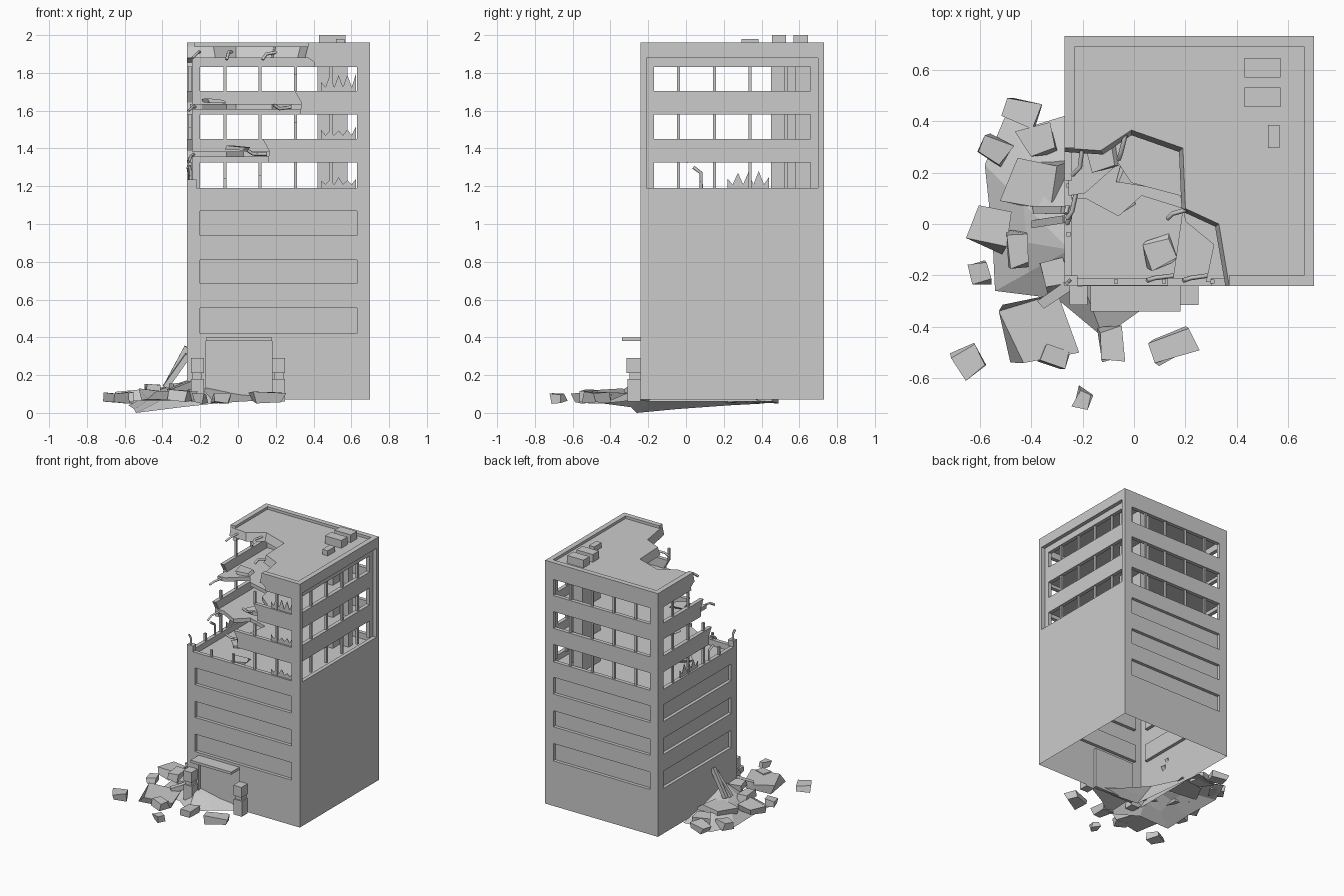
import bpy, bmesh, math, random
from mathutils import Vector, Matrix

if "Cube" in bpy.data.objects:
    bpy.data.objects.remove(bpy.data.objects["Cube"])

random.seed(4)
X0, X1, Y0, Y1 = -0.27, 0.70, -0.24, 0.73
T = 0.03  # wall thickness


def finish(name, bm):
    bmesh.ops.remove_doubles(bm, verts=bm.verts, dist=1e-5)
    bmesh.ops.recalc_face_normals(bm, faces=bm.faces)
    me = bpy.data.meshes.new(name)
    bm.to_mesh(me)
    bm.free()
    ob = bpy.data.objects.new(name, me)
    bpy.context.collection.objects.link(ob)
    return ob


def at(side, a, z, d=0.0):
    """Point on a wall: a along it, z up, d inward."""
    return Vector({"front": (a, Y0 + d, z), "back": (a, Y1 - d, z),
                   "left": (X0 + d, a, z), "right": (X1 - d, a, z)}[side])


def loft(name, lower, upper):
    bm = bmesh.new()
    lo = [bm.verts.new(p) for p in lower]
    up = [bm.verts.new(p) for p in upper]
    bm.faces.new(lo)
    bm.faces.new(up)
    n = len(lo)
    for i in range(n):
        bm.faces.new((lo[i], lo[(i + 1) % n], up[(i + 1) % n], up[i]))
    return finish(name, bm)


def panel(name, side, pts, d0=0.0, d1=T):
    return loft(name, [at(side, a, z, d0) for a, z in pts], [at(side, a, z, d1) for a, z in pts])


def rect(a0, a1, z0, z1):
    return [(a0, z0), (a1, z0), (a1, z1), (a0, z1)]


def slab(name, pts, z0, z1):
    return loft(name, [(x, y, z0) for x, y in pts], [(x, y, z1) for x, y in pts])


def box(name, x0, x1, y0, y1, z0, z1):
    return slab(name, [(x0, y0), (x1, y0), (x1, y1), (x0, y1)], z0, z1)


# Lower storeys: shell open underneath, recessed window bands and doorway
BANDS = [(0.42, 0.555), (0.685, 0.81), (0.94, 1.07)]
bm = bmesh.new()
ROWS = [0.07, 0.39, 0.42, 0.555, 0.685, 0.81, 0.94, 1.07, 1.19]
WALLS = {"front": [X0, -0.20, -0.17, 0.18, 0.63, X1], "back": [X0, -0.20, 0.63, X1],
         "left": [Y0, -0.17, 0.66, Y1], "right": [Y0, Y1]}
for side, cols in WALLS.items():
    bands, door = [], []
    grid = [[bm.verts.new(at(side, a, z)) for a in cols] for z in ROWS]
    for j in range(len(ROWS) - 1):
        for i in range(len(cols) - 1):
            f = bm.faces.new((grid[j][i], grid[j][i + 1], grid[j + 1][i + 1], grid[j + 1][i]))
            if side != "right" and (ROWS[j], ROWS[j + 1]) in BANDS and 0 < i < len(cols) - 2:
                bands.append(f)
            if side == "front" and j == 0 and i == 2:
                door.append(f)
    for group in (bands, door):
        if group:
            new = bmesh.ops.extrude_face_region(bm, geom=group)["geom"]
            bmesh.ops.delete(bm, geom=[f for f in group if f.is_valid], context="FACES_ONLY")
            shift = at(side, 0, 0, 0.025) - at(side, 0, 0)
            bmesh.ops.translate(bm, verts=[v for v in new if isinstance(v, bmesh.types.BMVert)], vec=shift)
finish("lower_walls", bm)
box("exposed_floor", X0 + 0.01, X1 - 0.01, Y0 + 0.01, Y1 - 0.01, 1.12, 1.145)
for side, (a, b) in {"front": (X0, X1), "back": (X0, X1), "left": (Y0, Y1), "right": (Y0, Y1)}.items():
    panel("wall_lip_" + side, side, rect(a + 0.001, b - 0.001, 1.145, 1.19), 0.0005, T)

# Upper storeys: broken spandrels, pillars and mullions
OPEN = [(1.19, 1.325), (1.45, 1.58), (1.705, 1.83)]
SPAN = [(1.325, 1.45), (1.58, 1.705), (1.83, 1.88)]
front_end, left_end = [0.13, 0.30, 0.37], [0.07, 0.17, 0.29]
for k, (z0, z1) in enumerate(SPAN):
    m = (z0 + z1) / 2
    f, l = front_end[k], left_end[k]
    panel("spandrel_front", "front", [(f + 0.03, z0), (X1, z0), (X1, z1), (f, z1), (f + 0.035, m)])
    panel("spandrel_left", "left", [(l + 0.03, z0), (Y1, z0), (Y1, z1), (l, z1), (l + 0.035, m)])
    panel("spandrel_back", "back", rect(X0, X1, z0, z1))
    panel("spandrel_right", "right", rect(Y0 + T, Y1 - T, z0, z1), T, 2 * T)
for k, (z0, z1) in enumerate(OPEN):
    for a, b in ((X0, -0.20), (0.63, X1)):
        panel("pillar_back", "back", rect(a, b, z0, z1))
    panel("pillar_front", "front", rect(0.63, X1, z0, z1))
    panel("pillar_left", "left", rect(0.66, Y1, z0, z1))
    for a, b in ((Y0 + T, -0.17), (0.66, Y1 - T)):
        panel("pillar_right", "right", rect(a, b, z0, z1), T, 2 * T)
    for i in range(4):
        x, y = -0.07 + 0.187 * i, -0.04 + 0.19 * i
        panel("mullion_back", "back", rect(x - .008, x + .008, z0, z1), 0.008, 0.024)
        panel("mullion_right", "right", rect(y - .008, y + .008, z0, z1), T + .008, T + .024)
        # broken posts stand only part of the way up
        hf = z1 if x > front_end[k] + 0.03 else z0 + 0.05 + 0.02 * i
        if k == 0 or x > front_end[k - 1]:
            panel("mullion_front", "front", rect(x - .008, x + .008, z0, hf), 0.008, 0.024)
        hl = z1 if y > left_end[k] + 0.03 else z0 + 0.06
        if k == 0 or y > left_end[k - 1]:
            panel("mullion_left", "left", rect(y - .008, y + .008, z0, hl), 0.008, 0.024)
    # jagged glass left in the frames
    for side, a, b in (("front", 0.44, 0.625), ("left", 0.22, 0.44)):
        if side == "front" or k == 0:
            n = 8
            top = [(b - (b - a) * i / n, z0 + (0.02 if i % 2 else 0.035 + random.random() * 0.06)) for i in range(n + 1)]
            panel("broken_glass_" + side, side, [(a, z0), (b, z0)] + top, 0.014, 0.018)
box("corner_stub", X0, X0 + .05, Y0, Y0 + .04, 1.19, 1.235)

# Interior core and partition
box("stair_core", 0.42, 0.50, 0.45, 0.67, 1.145, 1.88)
box("core_partition", 0.50, 0.58, 0.53, 0.58, 1.145, 1.88)

# Broken floor slabs and roof
R, F = X1 - 2 * T, Y1 - T
slab("floor_slab_low", [(-.255, .10), (-.19, .10), (-.06, .03), (.03, .11), (.19, .06), (.15, -.225),
                        (R, -.225), (R, F), (-.255, F)], 1.355, 1.385)
slab("floor_slab_mid", [(-.255, .11), (-.19, .12), (-.06, .235), (-.01, .16), (.18, .11), (.20, .01),
                        (.31, -.08), (.28, -.225), (R, -.225), (R, F), (-.255, F)], 1.605, 1.635)
cut = [(X0, .295), (-.13, .285), (-.01, .365), (.19, .295), (.20, .06), (.33, 0), (.37, Y0)]
outer = [(X1, Y0), (X1, Y1), (X0, Y1)]
low = [(X0, .28), (-.12, .27), (-.01, .345), (.175, .28), (.185, .05), (.315, -.01), (.355, Y0)]
loft("roof", [(x, y, 1.88) for x, y in low + outer], [(x, y, 1.94) for x, y in cut + outer])
box("parapet_front", 0.37, X1, Y0, Y0 + .04, 1.94, 1.96)
box("parapet_right", X1 - .04, X1, Y0 + .04, Y1 - .04, 1.94, 1.96)
box("parapet_back", X0, X1, Y1 - .04, Y1, 1.94, 1.96)
box("parapet_left", X0, X0 + .04, .295, Y1 - .04, 1.94, 1.96)
box("roof_unit_rear", .43, .57, .57, .645, 1.94, 2.0)
box("roof_unit_front", .43, .57, .455, .53, 1.94, 2.0)
box("roof_vent", .52, .565, .295, .385, 1.94, 1.98)

# Bent reinforcement bars at the breaks
BARS = [[(-.20, .31, 1.91), (-.21, .22, 1.91), (-.24, .19, 1.88)], [(-.03, .36, 1.91), (-.05, .28, 1.91), (-.06, .25, 1.87)],
        [(.22, .06, 1.91), (.15, .04, 1.90), (.13, .02, 1.87)], [(-.22, .15, 1.62), (-.24, .05, 1.62), (-.26, .02, 1.60)],
        [(.29, -.2, 1.62), (.22, -.21, 1.61), (.19, -.22, 1.63)], [(-.23, .12, 1.37), (-.25, .03, 1.36), (-.26, .0, 1.33)],
        [(.16, -.2, 1.37), (.08, -.21, 1.37), (.05, -.22, 1.39)], [(-.25, -.22, 1.23), (-.25, -.22, 1.28), (-.26, -.23, 1.31)],
        [(-.255, .08, 1.18), (-.255, .08, 1.27), (-.265, .04, 1.30)]]
for pts in BARS:
    cu = bpy.data.curves.new("bent_bar", "CURVE")
    cu.dimensions, cu.bevel_depth, cu.bevel_resolution, cu.use_fill_caps = "3D", 0.009, 0, True
    sp = cu.splines.new("POLY")
    sp.points.add(len(pts) - 1)
    for p, co in zip(sp.points, pts):
        p.co = (*co, 1)
    bpy.context.collection.objects.link(bpy.data.objects.new("bent_bar", cu))

# Entrance canopy and gate posts
box("entrance_canopy", -.17, .18, -.34, Y0, .38, .40)
for x in (-.215, .215):
    box("post_base", x - .035, x + .035, -.31, Y0, .06, .18)
    box("post_neck", x - .025, x + .025, -.30, Y0, .18, .21)
    box("post_cap", x - .035, x + .035, -.315, Y0, .21, .29)

# Rubble mound
rim = [(-.27, .42, .06), (-.40, .38, .05), (-.50, .42, .05), (-.58, .23, .04), (-.55, -.05, .02), (-.54, -.26, 0),
       (-.30, -.29, .03), (-.12, -.44, .05), (.02, -.34, .06), (.20, -.25, .07), (-.2, -.2, .06)]
bm = bmesh.new()
base = [bm.verts.new(p) for p in rim]
peak = Vector((-.25, -.1, .18))
inner = [bm.verts.new(Vector(p).lerp(peak, .45) + Vector((0, 0, random.uniform(-.02, .02)))) for p in rim]
tip = bm.verts.new(peak)
for i in range(len(rim)):
    j = (i + 1) % len(rim)
    bm.faces.new((base[i], base[j], inner[j], inner[i]))
    bm.faces.new((inner[i], inner[j], tip))
finish("rubble_mound", bm)


def chunk(name, loc, size, rot, jitter=0.15):
    bm = bmesh.new()
    bmesh.ops.create_cube(bm, size=1)
    for v in bm.verts:
        v.co += Vector([random.uniform(-jitter, jitter) for _ in range(3)])
        v.co = Vector((v.co.x * size[0], v.co.y * size[1], v.co.z * size[2]))
    m = Matrix.Translation(loc) @ Matrix.Rotation(rot[1], 4, "Z") @ Matrix.Rotation(rot[0], 4, "Y")
    bmesh.ops.transform(bm, matrix=m, verts=bm.verts)
    finish(name, bm)


# Concrete chunks: x, y, z, width, depth, turn
for x, y, z, w, d, r in [(-.43, .43, .08, .14, .08, -.25), (-.54, .285, .08, .10, .08, -.5), (-.37, .33, .09, .13, .12, .3),
                         (-.38, .16, .11, .20, .18, -.15), (-.56, -.02, .09, .13, .14, -.2), (-.46, -.09, .12, .08, .13, .1),
                         (-.60, -.19, .08, .08, .09, .3), (-.37, -.41, .09, .22, .20, .25), (-.31, -.51, .09, .09, .07, -.3),
                         (-.09, -.47, .08, .09, .12, 0), (.15, -.475, .08, .14, .09, .4), (-.64, -.53, .08, .10, .10, .6),
                         (-.20, -.68, .08, .055, .07, -.4), (-.31, -.19, .13, .09, .10, .4)]:
    chunk("rubble_chunk", (x, y, z), (w, d, .05), (random.uniform(-.1, .1), r))
# Fallen beams and loose plates on the floors
chunk("fallen_beam", (-.325, .055, .245), (.23, .03, .03), (-1.08, 0), .02)
chunk("fallen_beam", (-.325, .01, .22), (.21, .03, .03), (-.95, .15), .02)
chunk("fallen_beam", (-.30, -.27, .13), (.16, .04, .04), (-.3, .6), .05)
for x, y, z, r in [(.10, -.11, 1.16, .3), (-.06, .10, 1.16, .6), (-.12, .26, 1.65, .2), (.0, .2, 1.40, -.3)]:
    chunk("loose_plate", (x, y, z), (.10, .10, .02), (.05, r))
